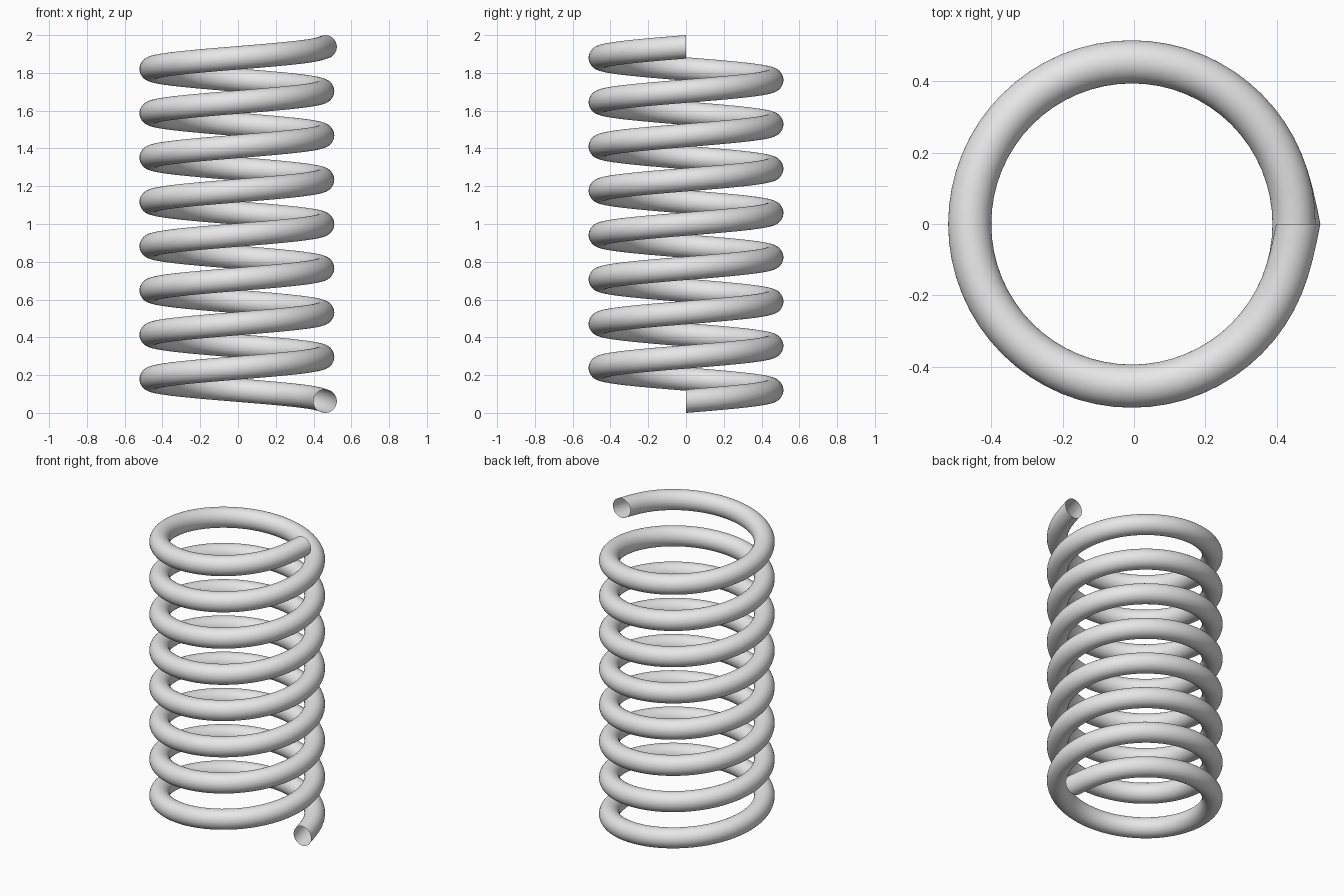
import bpy, bmesh, math

if "Cube" in bpy.data.objects:
    bpy.data.objects.remove(bpy.data.objects["Cube"])

TURNS, STEPS, SIDES = 8, 16, 16
COIL_R, WIRE_R, PITCH = 0.467, 0.0637, 0.2345
CENTRE_X, START_Z = -0.006, 0.062

# Sweep an upright wire ring around z while it climbs; both ends stay open
bm = bmesh.new()
rings = []
for i in range(TURNS * STEPS + 1):
    a = 2 * math.pi * i / STEPS
    z0 = START_Z + PITCH * i / STEPS
    ring = []
    for j in range(SIDES):
        b = 2 * math.pi * j / SIDES
        r = COIL_R + WIRE_R * math.cos(b)
        ring.append(bm.verts.new((CENTRE_X + r * math.cos(a), r * math.sin(a),
                                  z0 + WIRE_R * math.sin(b))))
    rings.append(ring)
for lower, upper in zip(rings, rings[1:]):
    for j in range(SIDES):
        k = (j + 1) % SIDES
        bm.faces.new((lower[j], upper[j], upper[k], lower[k]))
bmesh.ops.recalc_face_normals(bm, faces=bm.faces)
for f in bm.faces:
    f.smooth = True

mesh = bpy.data.meshes.new("coil_spring")
bm.to_mesh(mesh)
bm.free()
spring = bpy.data.objects.new("coil_spring", mesh)
bpy.context.collection.objects.link(spring)

# Round the wire
sub = spring.modifiers.new("smooth_wire", 'SUBSURF')
sub.levels = sub.render_levels = 2

# Light grey metal
grey = bpy.data.materials.new("light_grey")
grey.diffuse_color = (0.8, 0.8, 0.8, 1)
grey.use_nodes = True
grey.node_tree.nodes["Principled BSDF"].inputs["Base Color"].default_value = grey.diffuse_color
mesh.materials.append(grey)
